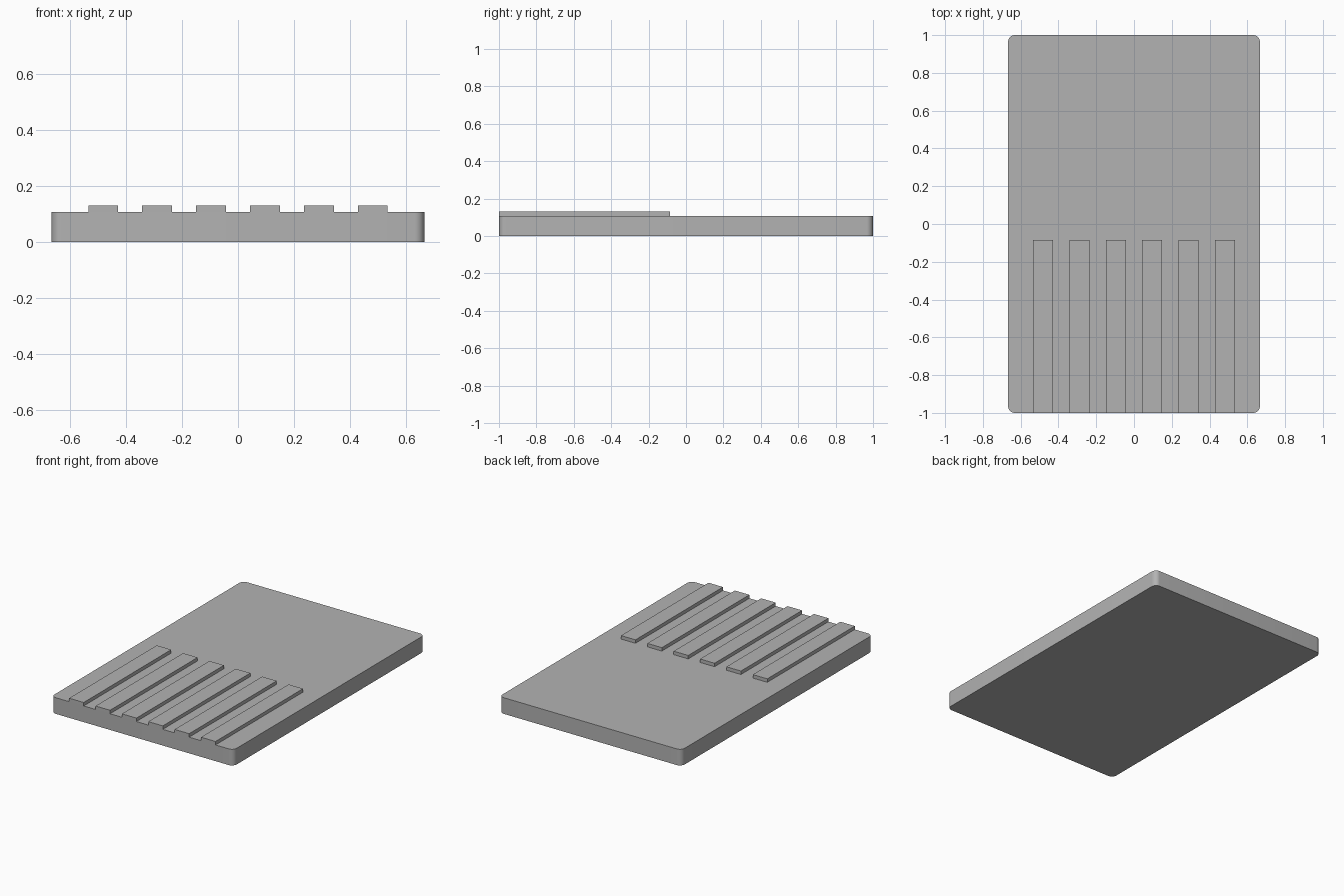
import bpy
import bmesh

cube = bpy.data.objects.get("Cube")
if cube:
    bpy.data.objects.remove(cube, do_unlink=True)

WIDTH, LENGTH, THICK, TOP = 1.333, 2.0, 0.107, 0.13
RADIUS = 0.035

grey = bpy.data.materials.new("plain grey")
grey.use_nodes = True
colour = (0.45, 0.45, 0.45, 1)
grey.diffuse_color = colour
grey.node_tree.nodes["Principled BSDF"].inputs["Base Color"].default_value = colour


def box(name, x, y, z):
    """Box from (low, high) ranges on each axis."""
    bm = bmesh.new()
    bmesh.ops.create_cube(bm, size=1)
    for v in bm.verts:
        v.co = [r[1] if c > 0 else r[0] for c, r in zip(v.co, (x, y, z))]
    mesh = bpy.data.meshes.new(name)
    bm.to_mesh(mesh)
    bm.free()
    mesh.materials.append(grey)
    obj = bpy.data.objects.new(name, mesh)
    bpy.context.collection.objects.link(obj)
    return obj


# Base plate with rounded vertical corners
plate = box("base_plate", (-WIDTH / 2, WIDTH / 2), (-LENGTH / 2, LENGTH / 2), (0, THICK))
bm = bmesh.new()
bm.from_mesh(plate.data)
corners = [e for e in bm.edges if abs(e.verts[0].co.z - e.verts[1].co.z) > THICK / 2]
bmesh.ops.bevel(bm, geom=corners, offset=RADIUS, segments=8, profile=0.5, affect='EDGES')
bm.to_mesh(plate.data)
bm.free()
bpy.context.view_layer.objects.active = plate
plate.select_set(True)
bpy.ops.object.shade_smooth_by_angle()

# Six raised ribs running back from the front edge
RIB_COUNT, RIB_WIDTH, PITCH = 6, 0.106, 0.193
for i in range(RIB_COUNT):
    cx = (i - (RIB_COUNT - 1) / 2) * PITCH
    box(f"rib_{i + 1}", (cx - RIB_WIDTH / 2, cx + RIB_WIDTH / 2),
        (-LENGTH / 2, -0.085), (THICK, TOP))
